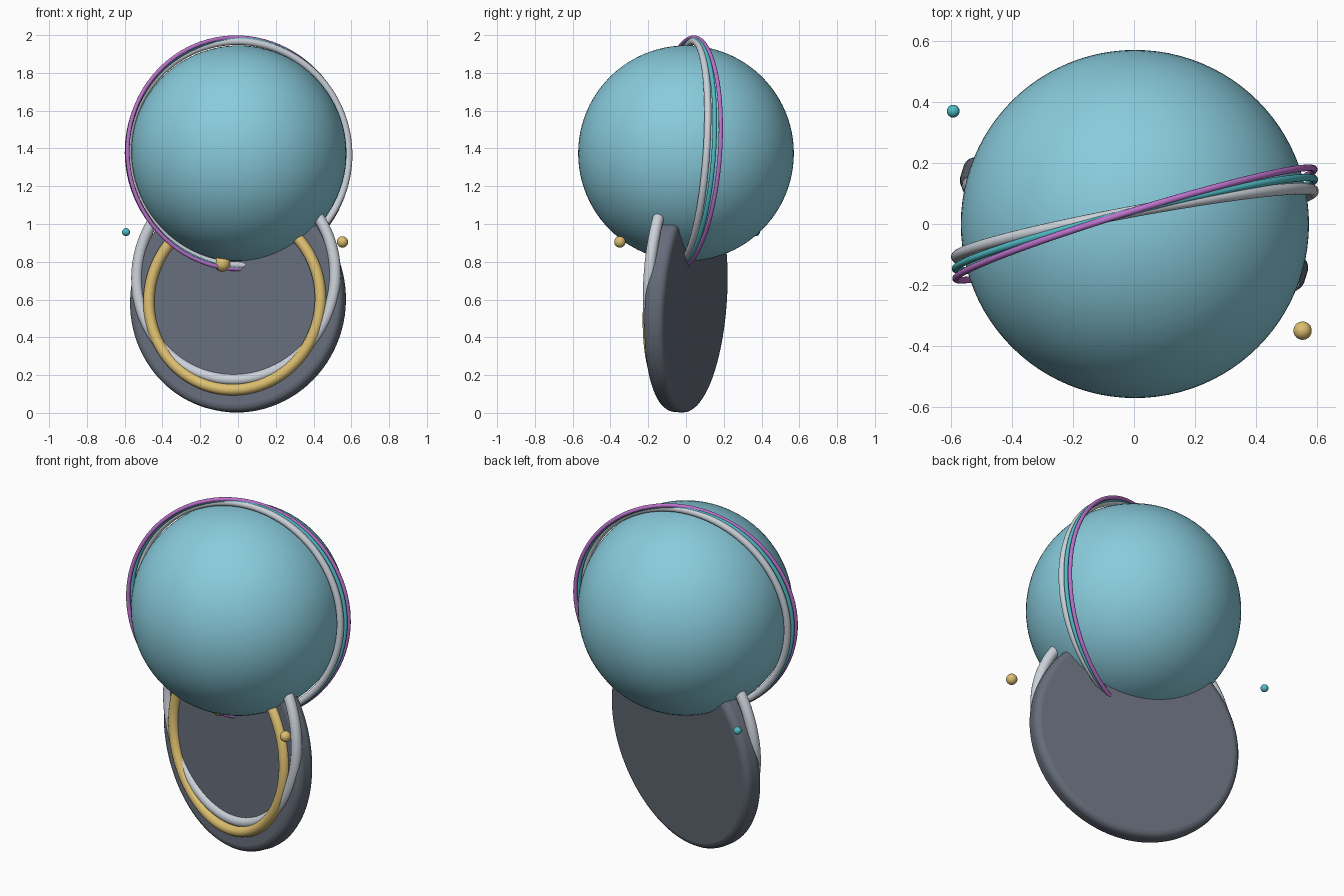
import bpy
from math import radians
from mathutils import Matrix, Vector

cube = bpy.data.objects.get("Cube")
if cube:
    bpy.data.objects.remove(cube)


def material(name, rgb):
    mat = bpy.data.materials.new(name)
    mat.use_nodes = True
    mat.diffuse_color = (*rgb, 1)
    mat.node_tree.nodes["Principled BSDF"].inputs["Base Color"].default_value = (*rgb, 1)
    return mat


sky = material("sky blue", (0.25, 0.6, 0.72))
slate = material("slate grey", (0.13, 0.15, 0.19))
silver = material("silver", (0.6, 0.64, 0.7))
gold = material("gold", (0.72, 0.52, 0.16))
teal = material("teal", (0.08, 0.5, 0.56))
purple = material("purple", (0.5, 0.17, 0.6))


def finish(name, mat):
    obj = bpy.context.object
    obj.name = name
    obj.data.materials.append(mat)
    bpy.ops.object.shade_smooth_by_angle(angle=radians(40))
    return obj


def upright(centre, yaw, lean=4, offset=(0, 0, 0)):
    """Stand a flat part up facing the front, turned by yaw; offset is in its own plane."""
    turn = Matrix.Rotation(radians(yaw), 4, "Z") @ Matrix.Rotation(radians(90 - lean), 4, "X")
    return Matrix.Translation(centre) @ turn @ Matrix.Translation(offset)


def ring(name, mat, matrix, major, minor):
    bpy.ops.mesh.primitive_torus_add(major_radius=major, minor_radius=minor,
                                     major_segments=96, minor_segments=16)
    finish(name, mat).matrix_world = matrix


def ball(name, mat, centre, radius, segments=32):
    bpy.ops.mesh.primitive_uv_sphere_add(radius=radius, location=centre,
                                         segments=segments, ring_count=segments // 2)
    finish(name, mat)


# Base disc with rounded rim
base = Vector((0, 0, 0.592))
bpy.ops.mesh.primitive_cylinder_add(vertices=96, radius=0.59, depth=0.11)
disc = finish("base_disc", slate)
disc.matrix_world = upright(base, -17)
bevel = disc.modifiers.new("rounded_rim", "BEVEL")
bevel.width = 0.035
bevel.segments = 4
bevel.limit_method = "ANGLE"

# Rings on the front of the disc
ring("gold_disc_ring", gold, upright(base, -17, offset=(0, 0, 0.06)), 0.475, 0.03)
ring("silver_disc_ring", silver, upright(base, -17, offset=(0, 0.128, 0.045)), 0.549, 0.03)

# Large globe and the rings around it
globe = Vector((0.003, 0, 1.374))
ball("globe", sky, globe, 0.571, 96)
for name, mat, yaw, major, minor in (
        ("silver_globe_ring", silver, 10.5, 0.594, 0.019),
        ("teal_globe_ring", teal, 14, 0.607, 0.012),
        ("purple_globe_ring", purple, 17, 0.615, 0.011)):
    ring(name, mat, upright(globe, yaw), major, minor)

# Small beads
ball("clasp_bead", gold, (-0.083, -0.055, 0.79), 0.043)
ball("gold_bead", gold, (0.553, -0.35, 0.905), 0.03)
ball("teal_bead", teal, (-0.593, 0.37, 0.957), 0.021)
